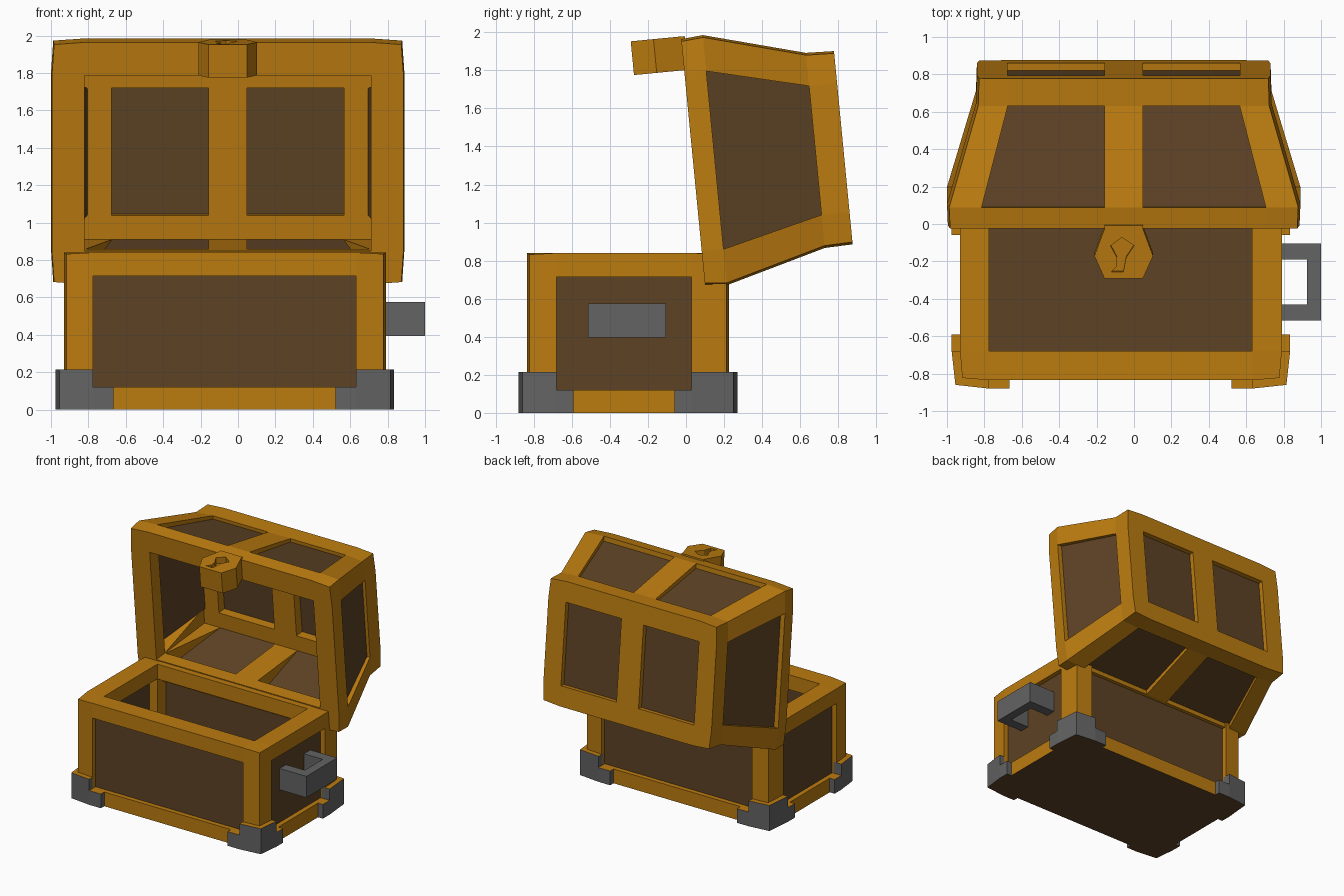
import bpy, bmesh
from mathutils import Vector

cube = bpy.data.objects.get("Cube")
if cube:
    bpy.data.objects.remove(cube, do_unlink=True)


def material(name, rgb):
    m = bpy.data.materials.new(name)
    m.use_nodes = True
    m.diffuse_color = (*rgb, 1)
    m.node_tree.nodes["Principled BSDF"].inputs["Base Color"].default_value = (*rgb, 1)
    return m


GOLD = material("golden wood", (0.5, 0.2, 0.005))
BROWN = material("dark brown wood", (0.11, 0.055, 0.018))
GREY = material("grey iron", (0.125, 0.125, 0.125))


def lid_space(p):
    """Opened lid: x across, u from hinge to front (centred), v away from the opening."""
    x, u, v = p
    u += 0.65
    return Vector((x - 0.055, 0.10 - 0.0964 * u + 0.9953 * v, 0.67 + 0.9953 * u + 0.0964 * v))


def build(name, solids, mats, place=Vector, rule=None):
    """Make one object from solids, each a pair of matching end polygons."""
    bm = bmesh.new()
    for a, b in solids:
        va = [bm.verts.new(place(p)) for p in a]
        vb = [bm.verts.new(place(p)) for p in b]
        bm.faces.new(va)
        bm.faces.new(vb)
        n = len(va)
        for i in range(n):
            j = (i + 1) % n
            bm.faces.new((va[i], va[j], vb[j], vb[i]))
    bmesh.ops.recalc_face_normals(bm, faces=bm.faces)
    bm.normal_update()
    if rule:
        for f in bm.faces:
            f.material_index = rule(f)
    mesh = bpy.data.meshes.new(name)
    bm.to_mesh(mesh)
    bm.free()
    for m in mats:
        mesh.materials.append(m)
    ob = bpy.data.objects.new(name, mesh)
    bpy.context.collection.objects.link(ob)
    return ob


def slab(plan, z0, z1):
    return [(x, y, z0) for x, y in plan], [(x, y, z1) for x, y in plan]


def box(x0, x1, y0, y1, z0, z1):
    return slab([(x0, y0), (x1, y0), (x1, y1), (x0, y1)], z0, z1)


def underside(f):
    return 1 if f.normal.z < -0.9 and f.calc_center_median().z < 0.01 else 0


# ---- Body: posts, rails, recessed panels, floor
XO, XI = (-0.93, 0.79), (-0.775, 0.63)
YO, YI = (-0.835, 0.225), (-0.68, 0.03)
LOW, HIGH, TOP = 0.12, 0.715, 0.84
PULL = 0.012
frame, feet = [], []
for i, sx in enumerate((-1, 1)):
    for j, sy in enumerate((-1, 1)):
        xo, xi, yo, yi = XO[i], XI[i], YO[j], YI[j]
        plan = [(xi, yi), (xi, yo), (xo - sx * PULL, yo - sy * PULL), (xo, yi)]
        a, b = slab(plan, 0, TOP)
        b[2] = (b[2][0], b[2][1], TOP - 0.008)
        frame.append((a, b))
        # iron corner: tall heart and two low wings
        fx, fy = xo + sx * 0.045, yo + sy * 0.045
        tall = [(xi, yo - sy * 0.03), (xi, fy), (xo + sx * 0.025, yo + sy * 0.025),
                (fx, yi), (xo - sx * 0.03, yi), (xo - sx * 0.03, yo - sy * 0.03)]
        feet.append(slab(tall, 0, 0.215))
        feet.append(box(xi, xi - sx * 0.11, yo - sy * 0.005, fy, 0, LOW))
        feet.append(box(xo - sx * 0.005, fx, yi, yi - sy * 0.09, 0, LOW))
for z0, z1 in ((0, LOW), (HIGH, TOP)):
    for k in (0, 1):
        frame.append(box(*XI, *sorted((YO[k], YI[k])), z0, z1))
        frame.append(box(*sorted((XO[k], XI[k])), *YI, z0, z1))
build("body_frame", frame, [GOLD, BROWN], rule=underside)
build("corner_feet", feet, [GREY, BROWN, GOLD],
      rule=lambda f: 2 if f.normal.z > 0.9 else underside(f))
panels = []
for k, s in enumerate((-1, 1)):
    y0, x0 = YO[k] - s * 0.04, XO[k] - s * 0.04
    panels.append(box(*XI, y0, y0 - s * 0.04, LOW, HIGH))
    panels.append(box(x0, x0 - s * 0.04, *YI, LOW, HIGH))
build("body_panels", panels, [BROWN])
build("body_floor", [box(*XI, *YI, 0, LOW)], [BROWN])

# ---- Side handle
build("side_handle", [box(0.74, 0.925, -0.515, -0.43, 0.395, 0.575),
                      box(0.74, 0.925, -0.19, -0.105, 0.395, 0.575),
                      box(0.925, 1.0, -0.515, -0.105, 0.395, 0.575)], [GREY])

# ---- Lid levels: (v, half x, half u, window half x, window half u)
LEVELS = [(0, 0.94, 0.65, 0.76, 0.47), (0.115, 0.945, 0.66, 0.76, 0.47),
          (0.645, 0.79, 0.515, 0.62, 0.34), (0.793, 0.785, 0.51, 0.62, 0.34)]
MID = 0.103
IX, IU = 0.765, 0.472


def arm_x(lv, ix, iu, sx, su):
    v, xh, uh, xa, ua = lv
    pts = [(xh - PULL, uh - PULL), (xh, ua), (ix, ua), (ix, iu)]
    return [(sx * x, su * u, v) for x, u in pts]


def arm_u(lv, ix, iu, sx, su):
    v, xh, uh, xa, ua = lv
    pts = [(xh - PULL, uh - PULL), (xa, uh), (xa, iu), (ix, iu)]
    return [(sx * x, su * u, v) for x, u in pts]


def side_x(lv, ix, s):
    v, xh, uh, xa, ua = lv
    return [(s * xh, -ua, v), (s * xh, ua, v), (s * ix, ua, v), (s * ix, -ua, v)]


def side_u(lv, iu, s, half):
    v, uh = lv[0], lv[2]
    return [(-half, s * uh, v), (half, s * uh, v), (half, s * iu, v), (-half, s * iu, v)]


lid = []
for n, (ix, iu) in enumerate(((IX, IU), (IX, IU), (0.622, 0.342))):
    lo, hi = LEVELS[n], LEVELS[n + 1]
    for s in (-1, 1):
        for t in (-1, 1):
            lid.append((arm_x(lo, ix, iu, s, t), arm_x(hi, ix, iu, s, t)))
            lid.append((arm_u(lo, ix, iu, s, t), arm_u(hi, ix, iu, s, t)))
        if n == 1:
            lid.append((side_u(lo, iu, s, MID), side_u(hi, iu, s, MID)))
        else:
            lid.append((side_x(lo, ix, s), side_x(hi, ix, s)))
            lid.append((side_u(lo, iu, s, lo[3]), side_u(hi, iu, s, hi[3])))
lid.append(box(-MID, MID, -0.345, 0.345, 0.645, 0.793))
build("lid_frame", lid, [GOLD], lid_space)

# ---- Lid panels, set behind the frame
lid_panels = [box(-0.625, 0.625, -0.345, 0.345, 0.72, 0.753)]
_, x1, u1, xa1, ua1 = LEVELS[1]
_, x2, u2, xa2, ua2 = LEVELS[2]
for s in (-1, 1):
    def strip_x(x, ua, v):
        return [(s * x, -ua, v), (s * x, ua, v), (s * (x - 0.012), ua, v), (s * (x - 0.012), -ua, v)]

    def strip_u(u, xa, v):
        return [(-xa, s * u, v), (xa, s * u, v), (xa, s * (u - 0.012), v), (-xa, s * (u - 0.012), v)]
    lid_panels.append((strip_x(x1 - 0.04, ua1, 0.115), strip_x(x2 - 0.028, ua2, 0.645)))
    lid_panels.append((strip_u(u1 - 0.04, xa1, 0.115), strip_u(u2 - 0.03, xa2, 0.645)))
build("lid_panels", lid_panels, [BROWN], lid_space)

# ---- Latch with sunken keyhole
LATCH = [(-MID, 0.02), (-MID, 0), (-0.157, -0.145), (-MID, -0.265),
         (MID, -0.265), (0.157, -0.145), (MID, 0), (MID, 0.02)]
KEY = [(-0.07, -0.09), (-0.01, -0.045), (0.055, -0.09), (0.012, -0.155),
       (-0.002, -0.23), (-0.065, -0.23), (-0.035, -0.2), (-0.035, -0.155)]


def along_u(plan, u0, u1):
    return [(x, u0, v) for x, v in plan], [(x, u1, v) for x, v in plan]


latch = build("latch", [along_u(LATCH, 0.486, 0.664)], [GOLD], lid_space)
cutter = build("keyhole_cutter", [along_u(KEY, 0.61, 0.72)], [GOLD], lid_space)
cutter.hide_render = True
cutter.hide_viewport = True
cut = latch.modifiers.new("keyhole", "BOOLEAN")
cut.operation = "DIFFERENCE"
cut.solver = "EXACT"
cut.object = cutter
